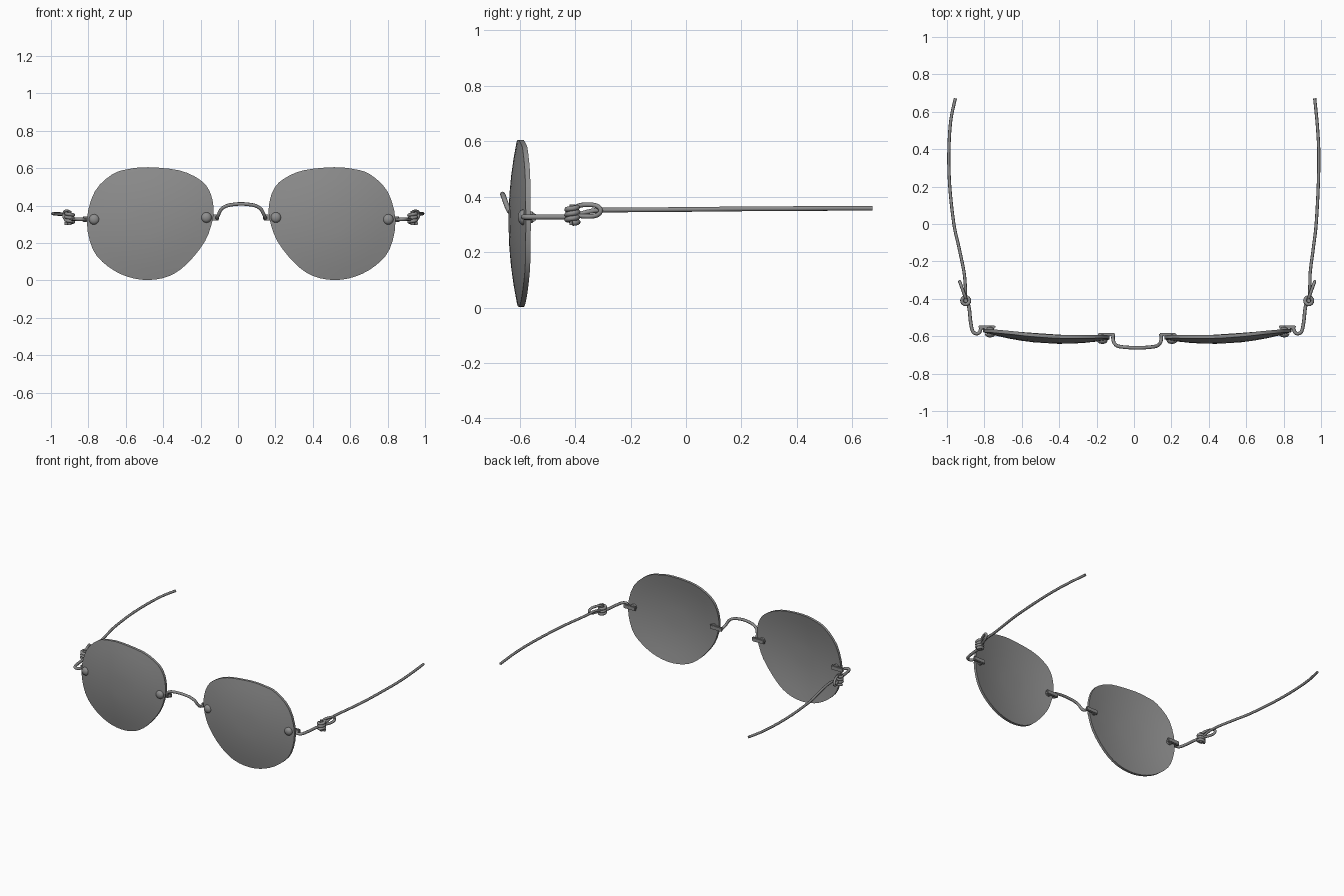
import bpy, bmesh, math
from mathutils import Vector

if "Cube" in bpy.data.objects:
    bpy.data.objects.remove(bpy.data.objects["Cube"])

CX = 0.017          # plane of symmetry of the front


def material(name, v):
    m = bpy.data.materials.new(name)
    m.diffuse_color = (v, v, v, 1)
    m.use_nodes = True
    m.node_tree.nodes["Principled BSDF"].inputs["Base Color"].default_value = m.diffuse_color
    return m


METAL = material("grey metal", 0.27)
TINT = material("grey tinted lens", 0.27)


def spline(pts, steps, closed=False):
    """Smooth curve through the given points."""
    p = [Vector(q) for q in pts]
    n = len(p)
    out = []
    for i in range(n if closed else n - 1):
        if closed:
            a, b, c, d = (p[(i + k) % n] for k in (-1, 0, 1, 2))
        else:
            a, b, c, d = (p[min(max(i + k, 0), n - 1)] for k in (-1, 0, 1, 2))
        for s in range(steps):
            t = s / steps
            out.append(0.5 * (2 * b + (c - a) * t + (2 * a - 5 * b + 4 * c - d) * t * t
                              + (3 * b - a - 3 * c + d) * t ** 3))
    return out if closed else out + [p[-1]]


def side_pts(pts, s):
    """Keep points for the right side, reflect them for the left."""
    return [(CX + s * (x - CX), y, z) for x, y, z in pts]


def finish(obj, mat, angle=40):
    obj.data.materials.clear()
    obj.data.materials.append(mat)
    bpy.ops.object.select_all(action='DESELECT')
    obj.select_set(True)
    bpy.context.view_layer.objects.active = obj
    bpy.ops.object.shade_smooth_by_angle(angle=math.radians(angle))
    return obj


def wire(name, pts, radius, closed=False):
    cu = bpy.data.curves.new(name, 'CURVE')
    cu.dimensions = '3D'
    cu.bevel_depth = radius
    cu.bevel_resolution = 2
    cu.use_fill_caps = True
    sp = cu.splines.new('POLY')
    sp.points.add(len(pts) - 1)
    for q, p in zip(sp.points, pts):
        q.co = (*p, 1)
    sp.use_cyclic_u = closed
    obj = bpy.data.objects.new(name, cu)
    bpy.context.collection.objects.link(obj)
    bpy.ops.object.select_all(action='DESELECT')
    obj.select_set(True)
    bpy.context.view_layer.objects.active = obj
    bpy.ops.object.convert(target='MESH')
    return finish(bpy.context.object, METAL, 50)


def mesh_object(name, bm, mat):
    bmesh.ops.recalc_face_normals(bm, faces=bm.faces)
    me = bpy.data.meshes.new(name)
    bm.to_mesh(me)
    bm.free()
    obj = bpy.data.objects.new(name, me)
    bpy.context.collection.objects.link(obj)
    return finish(obj, mat)


# Lens outline (right side, x and z)
OUTLINE = [(0.513, 0.605), (0.62, 0.595), (0.706, 0.567), (0.80, 0.475), (0.842, 0.32),
           (0.81, 0.165), (0.73, 0.075), (0.626, 0.02), (0.513, 0.002), (0.40, 0.024),
           (0.305, 0.09), (0.21, 0.21), (0.168, 0.33), (0.167, 0.41), (0.19, 0.485),
           (0.24, 0.54), (0.347, 0.588)]
MID = Vector((0.505, 0, 0.31))


def lens_y(x, z):
    """Front surface of the domed, slightly wrapped lens."""
    dx, dz = x - MID.x, z - MID.z
    return -0.638 + 0.35 * (dx * dx + dz * dz) + 0.06 * dx


def make_lens(name, s):
    rim = spline([(x, 0, z) for x, z in OUTLINE], 3, True)
    bm = bmesh.new()
    layers = []
    for off in (0.0, 0.018):
        rings = []
        for f in (0.2, 0.4, 0.6, 0.8, 1.0):
            ring = []
            for r in rim:
                p = MID.lerp(r, f)
                ring.append(bm.verts.new((CX + s * (p.x - CX), lens_y(p.x, p.z) + off, p.z)))
            rings.append(ring)
        bm.faces.new(rings[0])
        layers.append(rings)
    strips = [(r[i], r[i + 1]) for r in layers for i in range(4)]
    strips.append((layers[0][-1], layers[1][-1]))
    n = len(rim)
    for a, b in strips:
        for i in range(n):
            j = (i + 1) % n
            bm.faces.new((a[i], a[j], b[j], b[i]))
    mesh_object(name, bm, TINT)


def turned(name, x, z, profile, s):
    """Part turned around a front-to-back axis: profile of (radius, y)."""
    bm = bmesh.new()
    n = 16
    rings = [[bm.verts.new((CX + s * (x - CX) + r * math.cos(2 * math.pi * i / n), y,
                            z + r * math.sin(2 * math.pi * i / n))) for i in range(n)]
             for r, y in profile]
    bm.faces.new(rings[0])
    bm.faces.new(rings[-1])
    for a, b in zip(rings, rings[1:]):
        for i in range(n):
            j = (i + 1) % n
            bm.faces.new((a[i], a[j], b[j], b[i]))
    mesh_object(name, bm, METAL)


def plate(name, x0, x1, y, z, s):
    bm = bmesh.new()
    bmesh.ops.create_cube(bm, size=1)
    for v in bm.verts:
        v.co = (CX + s * ((x0 + x1) / 2 - CX) + v.co.x * (x1 - x0),
                y + v.co.y * 0.016, z + v.co.z * 0.03)
    bmesh.ops.bevel(bm, geom=bm.edges[:], offset=0.004, segments=2, affect='EDGES')
    mesh_object(name, bm, METAL)


# Temple wires, each bent a little differently
TEMPLES = {
    1: [(0.937, -0.39, 0.335), (0.94, -0.33, 0.35), (0.943, -0.25, 0.352), (0.96, -0.12, 0.353),
        (0.974, 0.0, 0.354), (0.985, 0.2, 0.356), (0.988, 0.38, 0.357),
        (0.98, 0.53, 0.358), (0.966, 0.672, 0.358)],
    -1: [(-0.90, -0.39, 0.335), (-0.902, -0.33, 0.35), (-0.91, -0.25, 0.352),
         (-0.937, -0.12, 0.353), (-0.963, 0.0, 0.354), (-0.985, 0.2, 0.356),
         (-0.99, 0.38, 0.357), (-0.98, 0.55, 0.358), (-0.955, 0.672, 0.358)],
}

for s, side in ((1, "right"), (-1, "left")):
    make_lens(side + "_lens", s)

    # Domed screw in front, nut behind, and mounting plate at both lens edges
    for part, x, z, p0, p1, py in (("inner", 0.203, 0.336, 0.135, 0.227, -0.592),
                                   ("outer", 0.803, 0.326, 0.775, 0.866, -0.55)):
        y = lens_y(x, z)
        turned(f"{side}_{part}_screw", x, z,
               [(0.006, y - 0.017), (0.017, y - 0.014), (0.025, y - 0.008), (0.028, y),
                (0.028, y + 0.004)], s)
        turned(f"{side}_{part}_nut", x, z,
               [(0.02, y + 0.015), (0.02, py - 0.004), (0.012, py + 0.004)], s)
        plate(f"{side}_{part}_plate", p0, p1, py, z, s)

    # End piece wire curling from the lens to the hinge
    wire(side + "_end_piece", spline(side_pts([
        (0.835, -0.55, 0.325), (0.852, -0.56, 0.325), (0.861, -0.58, 0.326),
        (0.878, -0.586, 0.327), (0.897, -0.572, 0.327), (0.908, -0.52, 0.327),
        (0.914, -0.46, 0.327), (0.922, -0.42, 0.327)], s), 5), 0.0095)

    # Hinge coil wound round a vertical axis
    wire(side + "_hinge_coil", side_pts([
        (0.934 + 0.02 * math.cos(2 * math.pi * i / 16), -0.41 + 0.02 * math.sin(2 * math.pi * i / 16),
         0.304 + 0.018 * i / 16) for i in range(52)], s), 0.0095)
    # Pin through the coil
    wire(side + "_hinge_pin", side_pts([(0.934, -0.41, 0.297), (0.934, -0.41, 0.372)], s), 0.011)

    # Long upright loop holding the temple
    loop = []
    for i in range(28):
        a = 2 * math.pi * i / 28
        u = math.copysign(abs(math.cos(a)) ** 0.7, math.cos(a))
        loop.append((0.949 + 0.017 * u, -0.355 + 0.047 * u, 0.35 + 0.021 * math.sin(a)))
    wire(side + "_hinge_loop", side_pts(loop, s), 0.0085, True)

    wire(side + "_temple", spline(TEMPLES[s], 5), 0.0085)

# Bridge wire arching forward and up between the lenses
half = [(0.145, -0.592, 0.335), (0.146, -0.615, 0.335), (0.139, -0.638, 0.35),
        (0.122, -0.652, 0.382), (0.09, -0.658, 0.4), (0.05, -0.661, 0.407)]
wire("bridge", spline(side_pts(half, -1) + [(CX, -0.662, 0.409)] + half[::-1], 5), 0.0095)
